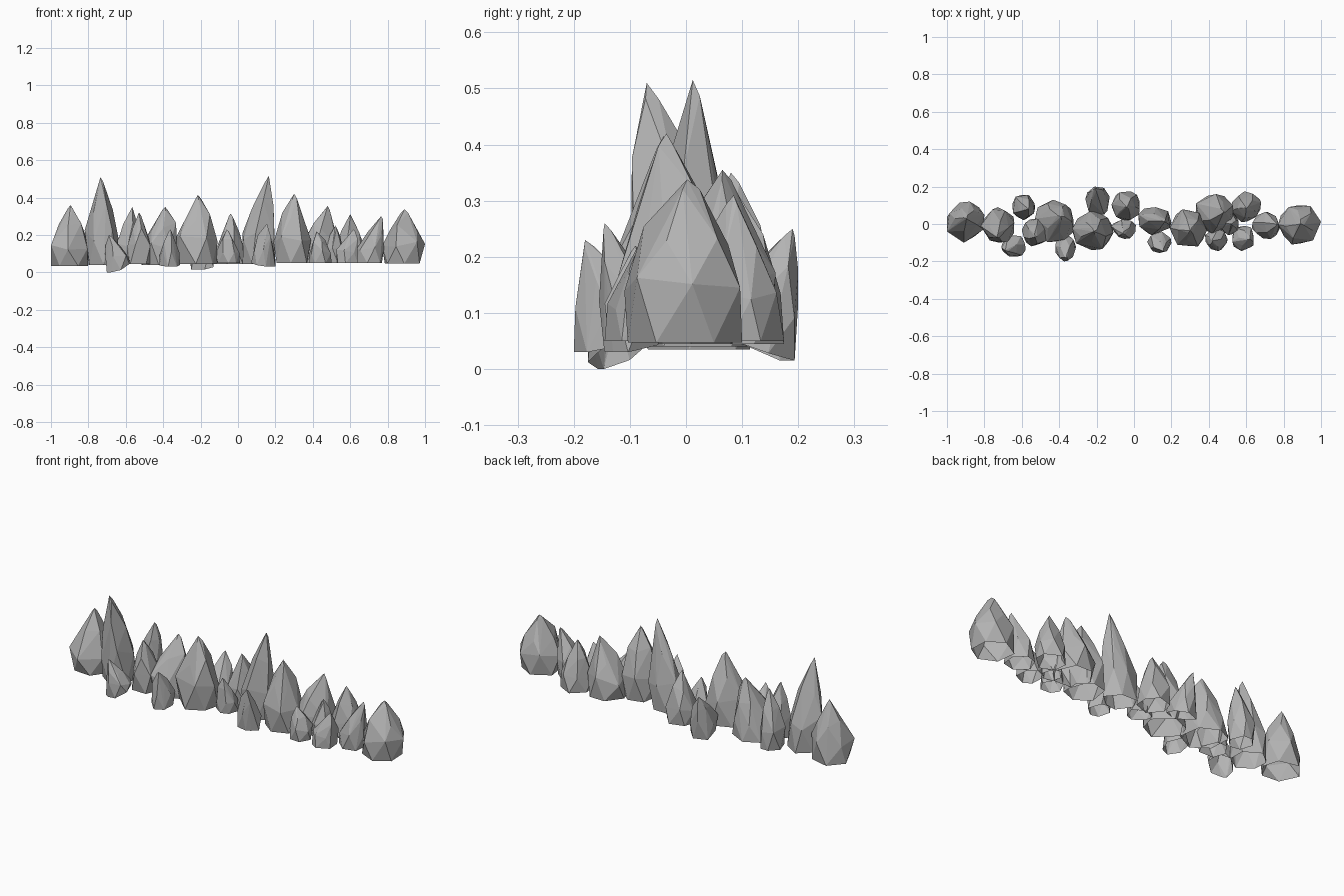
import bpy, bmesh, math, random

random.seed(7)
stone = bpy.data.materials.new("grey_stone")
stone.diffuse_color = (0.45, 0.45, 0.45, 1)

# Each ring of a rock: height fraction, radius, number of corners
RINGS = [(0.0, 0.97, 6), (0.33, 1.0, 6), (0.66, 0.62, 5), (0.94, 0.15, 3)]


def rock(name, x0, x1, y0, y1, z0, peak, dip=None, full=1.0):
    """Faceted pointed shell, open below, filling a footprint and leaning to its peak."""
    turn = random.uniform(0, math.tau)
    pts = []
    for i, (t, r, n) in enumerate(RINGS):
        if i > 1:
            r *= full
        for k in range(n):
            a = turn + (k + 0.5 * (i % 2) + random.uniform(-0.18, 0.18)) * math.tau / n
            rad = r * random.uniform(0.9, 1.1)
            h = t + (random.uniform(-0.07, 0.07) if 0 < i < 3 else 0)
            pts.append((rad * math.cos(a), rad * math.sin(a), h))
    # stretch to the footprint
    lo = [min(p[i] for p in pts) for i in (0, 1)]
    hi = [max(p[i] for p in pts) for i in (0, 1)]
    cx, cy = (x0 + x1) / 2, (y0 + y1) / 2
    bm = bmesh.new()
    base = set()
    for px, py, h in pts:
        x = x0 + (px - lo[0]) / (hi[0] - lo[0]) * (x1 - x0)
        y = y0 + (py - lo[1]) / (hi[1] - lo[1]) * (y1 - y0)
        lean = max(0, (h - 0.3) / 0.7)
        x = min(max(x + (peak[0] - cx) * lean, x0), x1)
        y = min(max(y + (peak[1] - cy) * lean, y0), y1)
        z = z0 + h * (peak[2] - z0)
        if dip and h == 0:
            # slope the open base down to its lowest corner
            dx, dy = dip[0] - cx, dip[1] - cy
            w = ((x - cx) * dx + (y - cy) * dy) / (dx * dx + dy * dy)
            z -= (z0 - dip[2]) * max(-1, min(1, w))
        v = bm.verts.new((x, y, z))
        if h == 0:
            base.add(v)
    bm.verts.new(peak)
    if dip:
        base.add(bm.verts.new(dip))
    bmesh.ops.convex_hull(bm, input=bm.verts)
    bmesh.ops.recalc_face_normals(bm, faces=bm.faces)
    under = [f for f in bm.faces if all(v in base for v in f.verts)]
    bmesh.ops.delete(bm, geom=under, context='FACES')
    bmesh.ops.delete(bm, geom=[v for v in bm.verts if not v.link_faces], context='VERTS')
    me = bpy.data.meshes.new(name)
    bm.to_mesh(me)
    bm.free()
    me.materials.append(stone)
    bpy.context.collection.objects.link(bpy.data.objects.new(name, me))


# Large rocks along the middle: footprint, base height, peak
large = [
    (-1.00, -0.80, -0.10, 0.12, 0.035, (-0.895, 0.03, 0.36)),
    (-0.82, -0.64, -0.10, 0.09, 0.04, (-0.735, -0.07, 0.51)),
    (-0.53, -0.32, -0.10, 0.13, 0.04, (-0.39, 0.04, 0.35)),
    (-0.33, -0.11, -0.14, 0.07, 0.045, (-0.215, -0.04, 0.415)),
    (0.02, 0.20, -0.06, 0.09, 0.045, (0.165, 0.012, 0.515)),
    (0.19, 0.39, -0.12, 0.08, 0.05, (0.30, -0.035, 0.42)),
    (0.33, 0.53, -0.05, 0.16, 0.05, (0.48, 0.065, 0.355)),
    (0.77, 1.00, -0.11, 0.10, 0.047, (0.89, 0.002, 0.338), None, 1.2),
]
for i, spec in enumerate(large):
    rock(f"large_rock_{i + 1}", *spec)

# Smaller rocks filling the sides and gaps
small = [
    (-0.65, -0.53, 0.02, 0.155, 0.045, (-0.565, 0.08, 0.35)),
    (-0.71, -0.58, -0.175, -0.06, 0.03, (-0.69, -0.14, 0.20), (-0.68, -0.157, 0.0)),
    (-0.60, -0.46, -0.12, 0.03, 0.045, (-0.53, -0.07, 0.32)),
    (-0.42, -0.31, -0.20, -0.06, 0.04, (-0.36, -0.18, 0.23), (-0.36, -0.175, 0.03)),
    (-0.26, -0.13, 0.05, 0.20, 0.035, (-0.21, 0.19, 0.25), (-0.20, 0.15, 0.015)),
    (-0.12, 0.03, 0.02, 0.175, 0.045, (-0.04, 0.09, 0.315)),
    (-0.12, 0.01, -0.08, 0.03, 0.05, (-0.06, -0.05, 0.23)),
    (0.07, 0.20, -0.155, -0.04, 0.04, (0.155, -0.145, 0.26), (0.17, -0.13, 0.03)),
    (0.38, 0.50, -0.145, -0.02, 0.05, (0.42, -0.09, 0.22)),
    (0.46, 0.56, -0.06, 0.06, 0.05, (0.52, 0.0, 0.25)),
    (0.52, 0.68, 0.01, 0.175, 0.05, (0.60, 0.085, 0.31)),
    (0.52, 0.64, -0.145, -0.01, 0.05, (0.62, -0.08, 0.23)),
    (0.63, 0.78, -0.08, 0.065, 0.05, (0.765, 0.0, 0.30)),
]
for i, spec in enumerate(small):
    rock(f"small_rock_{i + 1}", *spec)
